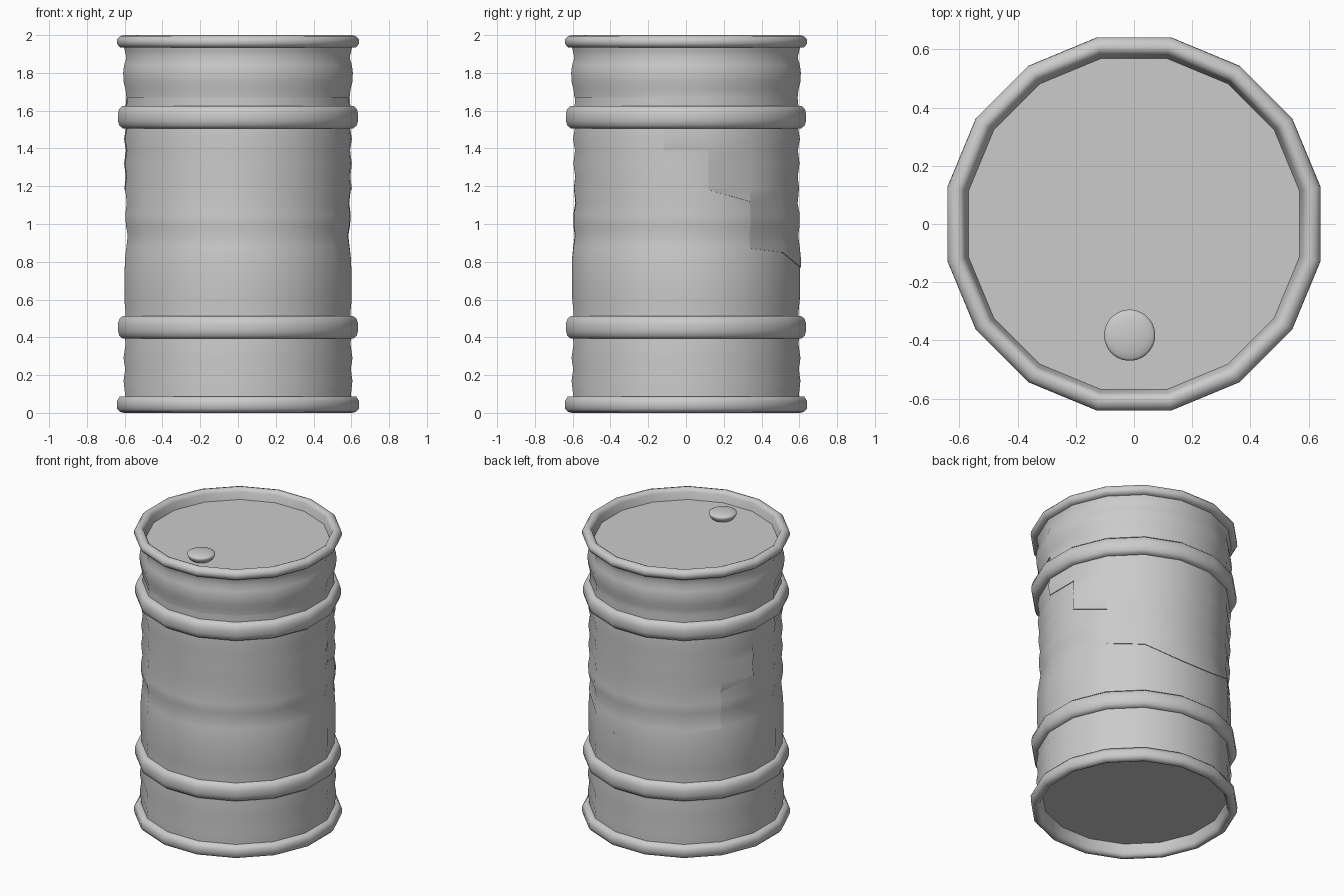
import bpy, bmesh, math

if "Cube" in bpy.data.objects:
    bpy.data.objects.remove(bpy.data.objects["Cube"])

N = 16
STEP = 2 * math.pi / N
COS = math.cos(STEP / 2)


def finish(name, verts, faces, angle=40):
    me = bpy.data.meshes.new(name)
    me.from_pydata(verts, [], faces)
    bm = bmesh.new()
    bm.from_mesh(me)
    bmesh.ops.remove_doubles(bm, verts=bm.verts, dist=1e-5)
    bm.to_mesh(me)
    bm.free()
    ob = bpy.data.objects.new(name, me)
    bpy.context.collection.objects.link(ob)
    bpy.ops.object.select_all(action='DESELECT')
    ob.select_set(True)
    bpy.context.view_layer.objects.active = ob
    bpy.ops.object.shade_smooth_by_angle(angle=math.radians(angle))
    return ob


def point(r, z, i, n=N, cx=0, cy=0):
    # r is the distance to the middle of a flat side when n == N
    k = COS if n == N else 1
    a = (i + 0.5) * 2 * math.pi / n
    return (cx + r / k * math.cos(a), cy + r / k * math.sin(a), z)


def lathe(name, prof, n=N, cx=0, cy=0, angle=40):
    verts = [point(r, z, i, n, cx, cy) for r, z in prof for i in range(n)]
    faces = []
    for j in range(len(prof) - 1):
        for i in range(n):
            i2 = (i + 1) % n
            faces.append((j * n + i, j * n + i2, (j + 1) * n + i2, (j + 1) * n + i))
    return finish(name, verts, faces, angle)


def disc(name, r, z, up):
    f = tuple(range(N))
    return finish(name, [point(r, z, i) for i in range(N)], [f if up else f[::-1]])


# Dented sheet metal wall: side radius by height
WALL = [(0.05, .603), (.10, .598), (.17, .606), (.23, .597), (.29, .606), (.36, .596),
        (.45, .60), (.53, .595), (.6, .602), (.72, .603), (.82, .60), (.88, .593),
        (.94, .585), (.99, .593), (1.05, .595), (1.11, .586), (1.19, .595), (1.25, .588),
        (1.32, .597), (1.39, .588), (1.45, .598), (1.51, .588), (1.6, .592), (1.67, .586),
        (1.71, .590), (1.75, .600), (1.80, .603), (1.84, .598), (1.88, .586), (1.92, .595),
        (1.95, .602)]


def wall_radius(z, i):
    for (z0, r0), (z1, r1) in zip(WALL, WALL[1:]):
        if z <= z1:
            r = r0 + (r1 - r0) * (z - z0) / (z1 - z0)
            break
    a = (i + 0.5) * STEP
    dent = math.exp(-((z - 1.0) / .25) ** 2) * .005 * math.sin(2 * a + 6 * z)
    return r + dent


def wall(name, bottoms, offset):
    # bottoms: lower edge heights (left, right) for each of the flat sides
    verts, faces = [], []
    for i in range(N):
        lo = bottoms[i]
        low = min(lo)
        zs = [low] + [z for z, _ in WALL if z > low]
        base = len(verts)
        if offset:                       # lip back to the wall underneath
            verts += [point(wall_radius(lo[s], i + s) - .002, lo[s], i + s) for s in (0, 1)]
        for z in zs:
            for s in (0, 1):
                zz = max(z, lo[s])
                verts.append(point(wall_radius(zz, i + s) + offset, zz, i + s))
        for b in range(base, len(verts) - 2, 2):
            faces.append((b, b + 1, b + 3, b + 2))
    return finish(name, verts, faces, 60)


wall("drum_wall", [(.05, .05)] * N, 0)

# Upper layer with a stepped lower edge, deeper towards the back
edge = {-4: (1.67, 1.67), -3: (1.67, 1.67), -2: (1.67, 1.67), -1: (1.67, 1.67),
        0: (1.39, 1.39), 1: (1.18, 1.12), 2: (.87, .85), 3: (.85, .77), 4: (.77, .77)}
bottoms = []
for i in range(N):
    k = (i + 1 + 4) % N - 4          # side index measured from +x
    if k > 4:                        # mirrored left half
        l, r = edge[8 - k]
        bottoms.append((r, l))
    else:
        bottoms.append(edge[k])
wall("upper_layer", bottoms, .005)

# Rolling hoops
for name, z in (("lower_hoop", .453), ("upper_hoop", 1.566)):
    lathe(name, [(.585, z - .06), (.61, z - .06), (.628, z - .045), (.636, z - .018),
                 (.636, z + .018), (.628, z + .045), (.61, z + .06), (.585, z + .06)])


# Rolled rims, each sloping in to its recessed end plate
def rim(name, end, height, depth, s):
    prof = [(.568, end - s * depth), (.580, end - s * .025), (.588, end - s * .008),
            (.605, end), (.625, end - s * .006), (.640, end - s * .022),
            (.641, end - s * height * .7), (.625, end - s * height), (.59, end - s * height)]
    lathe(name, prof if s < 0 else prof[::-1], angle=60)


rim("top_rim", 2.0, .065, .075, 1)
rim("bottom_rim", 0.0, .088, .085, -1)
disc("lid", .572, 1.927, True)
disc("base_plate", .572, .083, False)

# Small cup-shaped filler cap standing on the lid
cap = [(.088 * math.cos(t * math.pi / 16), 1.968 - .06 * math.sin(t * math.pi / 16))
       for t in range(8, -1, -1)]
cap += [(.080, 1.973), (.06, 1.979), (.03, 1.983), (0, 1.984)]
lathe("filler_cap", cap, n=32, cx=-.015, cy=-.382, angle=180)
